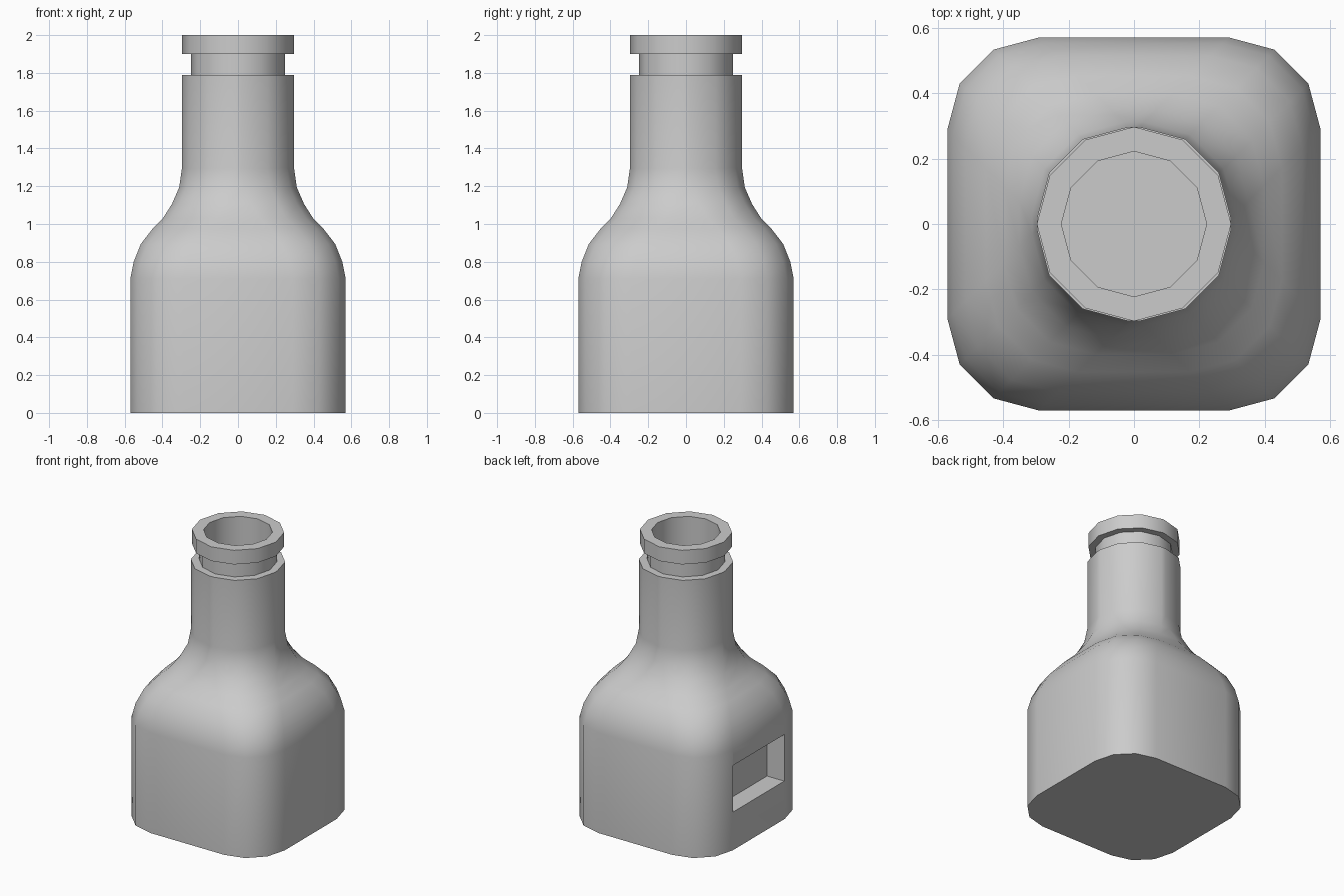
import bpy, bmesh
from math import cos, sin, pi, radians

if "Cube" in bpy.data.objects:
    bpy.data.objects.remove(bpy.data.objects["Cube"])


def ring(bm, c, r, z):
    """Rounded square: four 3-segment corner arcs of radius r centred at (+-c, +-c)."""
    verts = []
    for q in range(4):
        a0 = q * pi / 2
        cx, cy = c * 2 ** 0.5 * cos(a0 + pi / 4), c * 2 ** 0.5 * sin(a0 + pi / 4)
        for k in range(4):
            a = a0 + k * pi / 6
            verts.append(bm.verts.new((cx + r * cos(a), cy + r * sin(a), z)))
    return verts


def loft(name, sections):
    bm = bmesh.new()
    rings = [ring(bm, *s) for s in sections]
    for a, b in zip(rings, rings[1:]):
        for i in range(16):
            j = (i + 1) % 16
            bm.faces.new((a[i], a[j], b[j], b[i]))
    bm.faces.new(rings[0])
    bm.faces.new(rings[-1])
    bmesh.ops.remove_doubles(bm, verts=bm.verts, dist=0.001)
    bmesh.ops.recalc_face_normals(bm, faces=bm.faces)
    me = bpy.data.meshes.new(name)
    bm.to_mesh(me)
    bm.free()
    ob = bpy.data.objects.new(name, me)
    bpy.context.collection.objects.link(ob)
    return ob


# Body, shoulder and neck: (half width, height), constant corner radius
R = 0.28
profile = [(0.57, 0), (0.57, 0.71), (0.552, 0.80), (0.514, 0.895), (0.452, 0.975),
           (0.398, 1.03), (0.35, 1.105), (0.311, 1.195), (0.297, 1.295), (0.297, 1.79)]
sections = [(w - R, R, z) for w, z in profile]
# Collar, lip and bore: twelve-sided
sections += [(0, r, z) for r, z in [(0.25, 1.79), (0.25, 1.9), (0.297, 1.9),
                                    (0.297, 2.0), (0.222, 2.0), (0.222, 0.1)]]
bottle = loft("bottle", sections)

# Rectangular recess in the left side
bpy.ops.mesh.primitive_cube_add(size=1, location=(-0.535, 0, 0.435))
cutter = bpy.context.object
cutter.name = "recess_cutter"
cutter.scale = (0.2, 0.572, 0.33)
cutter.hide_render = True
bpy.context.view_layer.update()

bpy.ops.object.select_all(action='DESELECT')
bpy.context.view_layer.objects.active = bottle
bottle.select_set(True)
mod = bottle.modifiers.new("recess", 'BOOLEAN')
mod.operation = 'DIFFERENCE'
mod.solver = 'EXACT'
mod.object = cutter
bpy.ops.object.modifier_apply(modifier=mod.name)
bpy.data.objects.remove(cutter)
bpy.ops.object.shade_smooth_by_angle(angle=radians(40))
